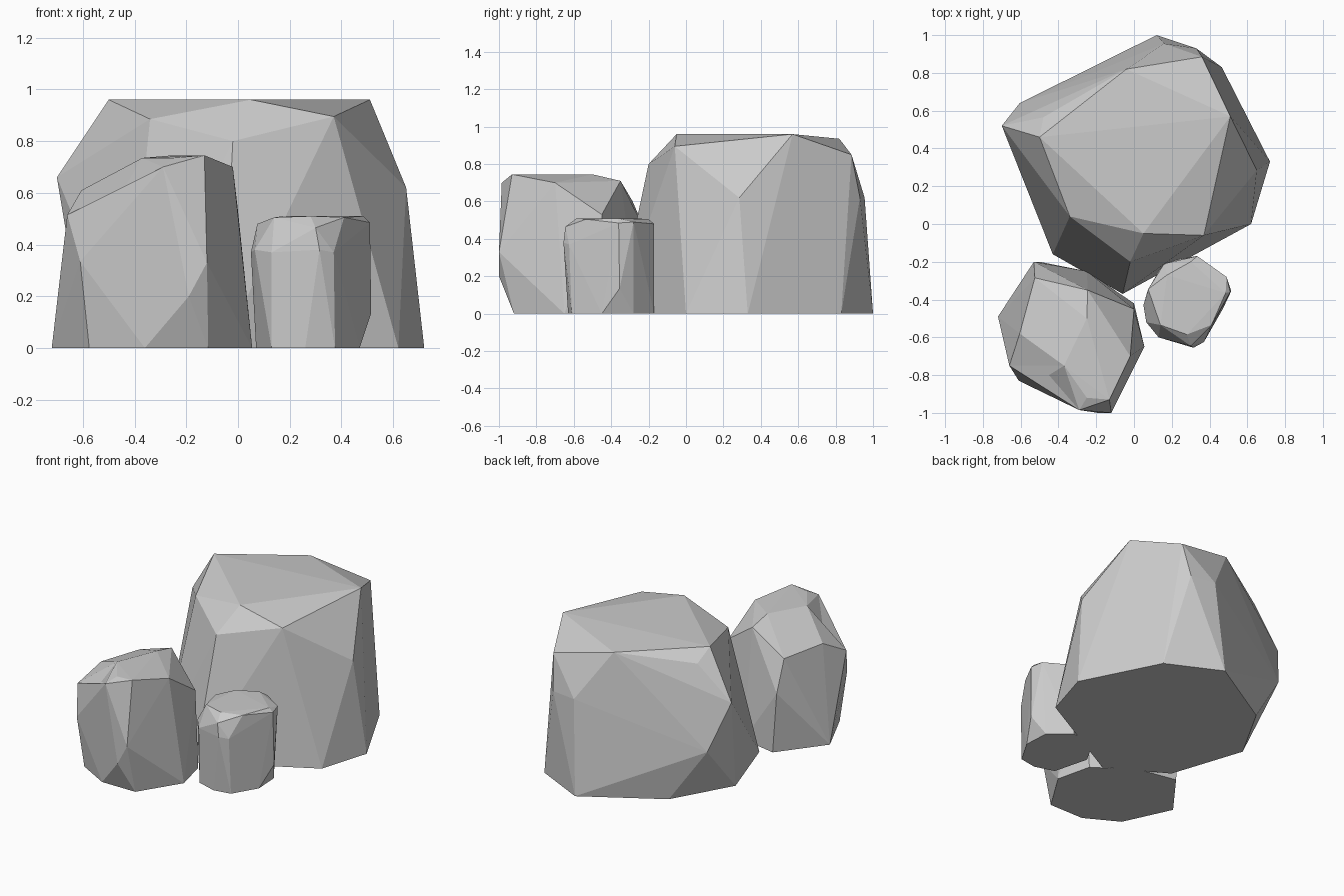
import bpy, bmesh
from mathutils import Vector


def rock(name, points, ground, dent=None):
    """Faceted boulder: convex hull of a ground outline and its chipped corners."""
    bm = bmesh.new()
    for p in points + [(x, y, 0) for x, y in ground]:
        bm.verts.new(p)
    res = bmesh.ops.convex_hull(bm, input=list(bm.verts))
    loose = [v for v in bm.verts if not v.link_faces]
    bmesh.ops.delete(bm, geom=loose, context='VERTS')
    if dent:  # push one facet inward to make a chipped notch
        d = Vector(dent)
        bm.normal_update()
        face = min(bm.faces, key=lambda f: (f.calc_center_median() - d).length)
        bmesh.ops.poke(bm, faces=[face])["verts"][0].co = d
    bmesh.ops.dissolve_limit(bm, angle_limit=0.02, verts=bm.verts, edges=bm.edges)
    bmesh.ops.recalc_face_normals(bm, faces=bm.faces)
    me = bpy.data.meshes.new(name)
    bm.to_mesh(me)
    bm.free()
    ob = bpy.data.objects.new(name, me)
    bpy.context.collection.objects.link(ob)
    return ob


# Large boulder at the back
rock("large_rock",
     [(-.50, .46, .96), (.05, -.05, .96), (.51, .57, .96), (-.04, .82, .935),
      (.36, .885, .85), (.37, -.06, .895), (-.34, .04, .885), (-.02, -.20, .80),
      (-.48, .565, .88), (-.70, .52, .66), (-.605, .64, .35), (.65, .285, .62),
      (.33, .93, .62), (.16, .955, .62)],
     [(-.06, -.37), (.62, 0), (.72, .33), (.465, .83), (.12, 1), (-.37, .71),
      (-.59, .32), (-.43, -.16)])

# Medium boulder at the front left
rock("medium_rock",
     [(-.13, -.93, .745), (-.25, -.92, .735), (-.29, -.985, .70), (-.12, -1, .33),
      (-.19, -1, .20), (-.02, -.70, .70), (-.25, -.50, .745), (-.37, -.75, .735),
      (-.245, -.35, .71), (-.605, -.58, .61), (-.525, -.285, .60),
      (-.66, -.75, .515), (-.61, -.83, .335), (0, -.45, .53), (-.53, -.20, .40)],
     [(-.72, -.49), (-.575, -.80), (-.36, -.92), (-.115, -.92), (.055, -.65),
      (0, -.42), (-.25, -.25), (-.50, -.20)],
     dent=(-.45, -.80, .60))

# Small boulder at the front right
rock("small_rock",
     [(.14, -.535, .505), (.175, -.27, .51), (.30, -.20, .505), (.485, -.365, .51),
      (.41, -.535, .505), (.28, -.585, .51), (.30, -.645, .465), (.075, -.345, .48),
      (.05, -.43, .37), (.065, -.52, .38), (.13, -.60, .37), (.315, -.655, .38),
      (.37, -.625, .37), (.51, -.36, .485), (.49, -.28, .49), (.335, -.17, .48),
      (.16, -.21, .42), (.515, -.355, .135)],
     [(.13, -.59), (.26, -.63), (.375, -.61), (.47, -.45), (.46, -.28),
      (.33, -.17), (.16, -.20), (.07, -.36)])
